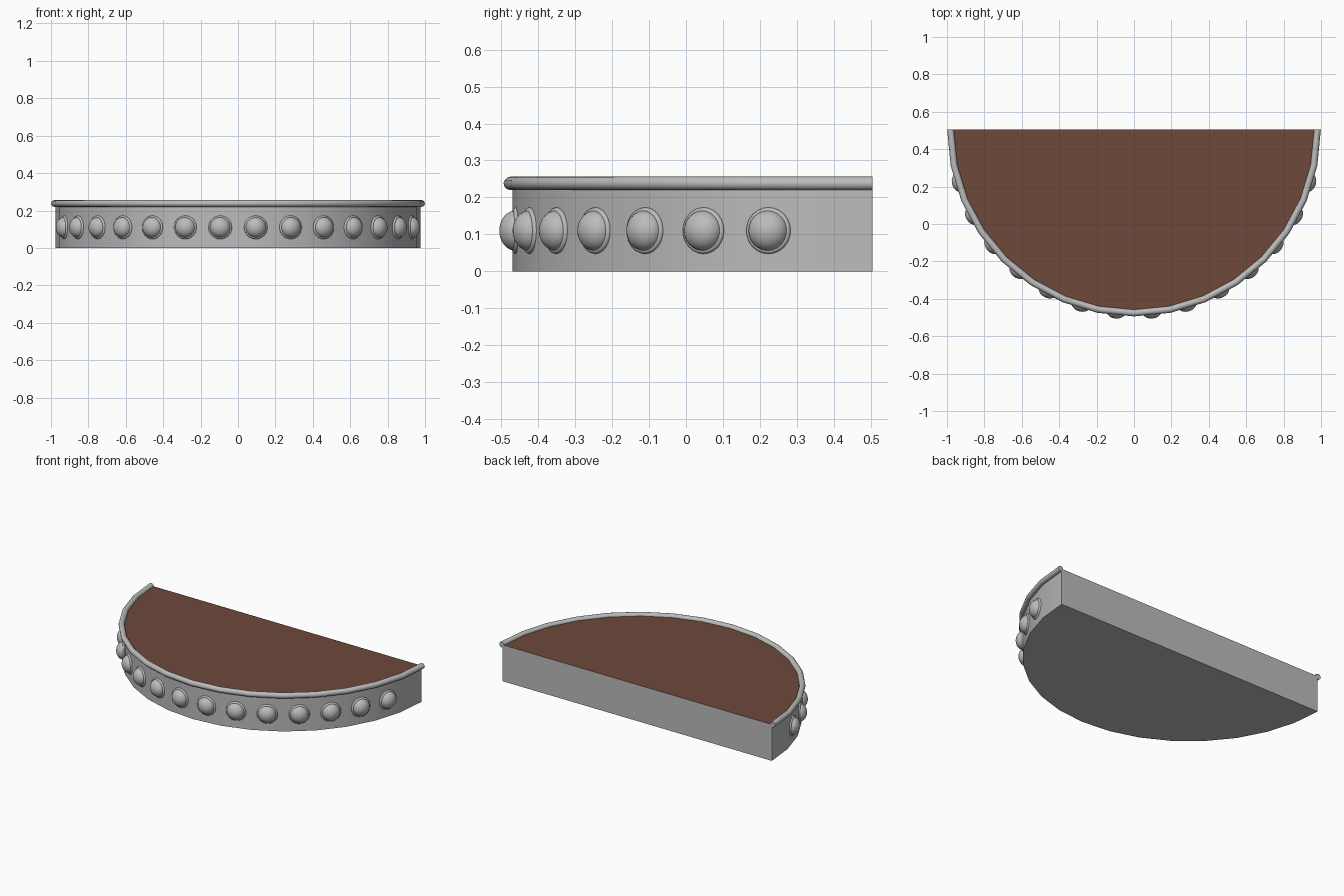
import bpy, bmesh
from math import pi, sin, cos, radians
from mathutils import Matrix, Vector

cube = bpy.data.objects.get("Cube")
if cube:
    bpy.data.objects.remove(cube, do_unlink=True)

BACK_Y = 0.505      # flat back edge, centre of the half circle
RADIUS = 0.975
TOP_Z = 0.238
STEPS = 16          # wall facets


def material(name, rgb):
    m = bpy.data.materials.new(name)
    m.use_nodes = True
    m.diffuse_color = (*rgb, 1)
    m.node_tree.nodes["Principled BSDF"].inputs["Base Color"].default_value = (*rgb, 1)
    return m


grey = material("stone grey", (0.5, 0.5, 0.5))
brown = material("floor brown", (0.155, 0.066, 0.043))


def finish(name, bm, mats, matrix=None):
    bmesh.ops.remove_doubles(bm, verts=bm.verts, dist=0.0001)
    bmesh.ops.recalc_face_normals(bm, faces=bm.faces)
    mesh = bpy.data.meshes.new(name)
    bm.to_mesh(mesh)
    bm.free()
    for m in mats:
        mesh.materials.append(m)
    ob = bpy.data.objects.new(name, mesh)
    bpy.context.collection.objects.link(ob)
    if matrix:
        ob.matrix_world = matrix
    bpy.ops.object.select_all(action='DESELECT')
    ob.select_set(True)
    bpy.context.view_layer.objects.active = ob
    bpy.ops.object.shade_smooth_by_angle(angle=radians(40))
    return ob


def lathe(profile, angle, steps, closed=False):
    """Spin (radius, height) points about z."""
    bm = bmesh.new()
    verts = [bm.verts.new((r, 0, z)) for r, z in profile]
    edges = [bm.edges.new(p) for p in zip(verts, verts[1:])]
    if closed:
        edges.append(bm.edges.new((verts[-1], verts[0])))
    bmesh.ops.spin(bm, geom=verts + edges, cent=(0, 0, 0), axis=(0, 0, 1),
                   angle=angle, steps=steps)
    return bm


def circle(r, z, size, n):
    return [(r + size * cos(2 * pi * i / n), z + size * sin(2 * pi * i / n)) for i in range(n)]


# Half-round platform with a brown floor on top
bm = bmesh.new()
arc = [pi + pi * i / STEPS for i in range(STEPS + 1)]
base = bm.faces.new([bm.verts.new((RADIUS * cos(a), BACK_Y + RADIUS * sin(a), 0)) for a in arc])
ext = bmesh.ops.extrude_face_region(bm, geom=[base], use_keep_orig=True)
bmesh.ops.translate(bm, vec=(0, 0, TOP_Z),
                    verts=[v for v in ext["geom"] if isinstance(v, bmesh.types.BMVert)])
for f in bm.faces:
    f.material_index = int(f.calc_center_median().z > TOP_Z - 0.01)
finish("platform", bm, [grey, brown])

# Rounded rim along the curved edge
bm = lathe(circle(0.981, TOP_Z, 0.018, 12), pi, STEPS, closed=True)
bmesh.ops.holes_fill(bm, edges=[e for e in bm.edges if e.is_boundary])
finish("rim", bm, [grey], Matrix.Translation((0, BACK_Y, 0)) @ Matrix.Rotation(pi, 4, 'Z'))

# Domed lamps, each in a ring, centred on the wall facets
dome = [(0.055 * cos(t), 0.045 * sin(t)) for t in [pi / 2 * i / 8 for i in range(9)]]
face_radius = RADIUS * cos(pi / STEPS / 2)
for i in range(1, STEPS - 1):
    a = pi + pi * (i + 0.5) / STEPS
    out = Vector((cos(a), sin(a), 0))
    place = (Matrix.Translation(out * face_radius + Vector((0, BACK_Y, 0.11)))
             @ out.to_track_quat('Z', 'Y').to_matrix().to_4x4())
    finish(f"lamp_dome_{i}", lathe(dome, 2 * pi, 24), [grey], place)
    finish(f"lamp_ring_{i}", lathe(circle(0.054, 0, 0.009, 10), 2 * pi, 24, closed=True),
           [grey], place)
